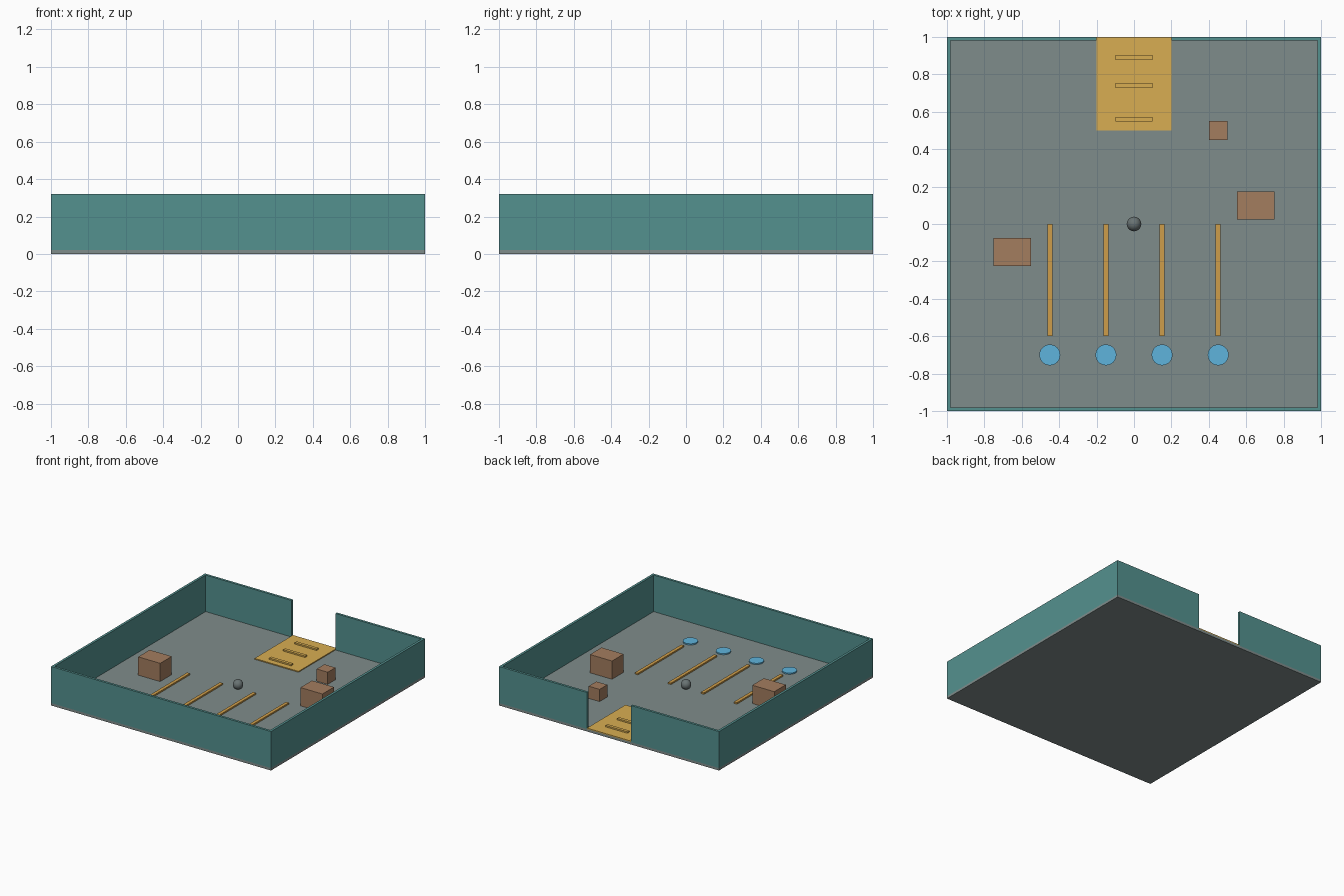
import bpy
from mathutils import Vector

cube = bpy.data.objects.get("Cube")
if cube:
    bpy.data.objects.remove(cube, do_unlink=True)


def material(name, rgb):
    """Flat material from 0-255 sRGB values."""
    lin = [((c / 255 + 0.055) / 1.055) ** 2.4 for c in rgb]
    mat = bpy.data.materials.new(name)
    mat.use_nodes = True
    mat.diffuse_color = (*lin, 1)
    mat.node_tree.nodes["Principled BSDF"].inputs["Base Color"].default_value = (*lin, 1)
    return mat


FLOOR = material("floor grey", (127, 140, 139))
WALL = material("wall teal", (84, 145, 143))
YELLOW = material("ramp yellow", (217, 174, 82))
AMBER = material("rail amber", (207, 158, 74))
BROWN = material("crate brown", (163, 125, 95))
BLUE = material("pad blue", (95, 180, 220))
STEEL = material("ball dark grey", (105, 115, 115))


def finish(name, mat):
    obj = bpy.context.object
    obj.name = name
    obj.data.materials.append(mat)
    return obj


def box(name, mat, low, high):
    """Box between two opposite corners."""
    low, high = Vector(low), Vector(high)
    bpy.ops.mesh.primitive_cube_add(size=1, location=(low + high) / 2)
    obj = finish(name, mat)
    for v in obj.data.vertices:
        v.co *= high - low
    return obj


BASE, TOP, T = 0.02, 0.32, 0.02   # floor top, wall top, wall thickness
GAP = 0.2                         # half width of the doorway

# Floor slab
box("floor", FLOOR, (-1, -1, 0), (1, 1, BASE))

# Perimeter walls, with a doorway at the back
box("front_wall", WALL, (-1, -1, BASE), (1, T - 1, TOP))
for side, x0, x1, inner in (("right", -1, T - 1, -GAP), ("left", 1 - T, 1, GAP)):
    box(side + "_wall", WALL, (x0, T - 1, BASE), (x1, 1 - T, TOP))
    edge = -1 if inner < 0 else 1
    box(side + "_back_wall", WALL, (min(edge, inner), 1 - T, BASE),
        (max(edge, inner), 1, TOP))

# Entry mat with raised grip bars
box("entry_mat", YELLOW, (-GAP, 0.5, BASE), (GAP, 1, BASE + 0.008))
for i, y in enumerate((0.56, 0.74, 0.89)):
    box(f"grip_bar_{i + 1}", YELLOW, (-0.1, y - 0.013, BASE + 0.008),
        (0.1, y + 0.013, BASE + 0.02))

# Lanes: a low rail ending at a round pad
for i, x in enumerate((-0.45, -0.15, 0.15, 0.45)):
    box(f"lane_rail_{i + 1}", AMBER, (x - 0.0135, -0.6, BASE), (x + 0.0135, 0, BASE + 0.012))
    bpy.ops.mesh.primitive_cylinder_add(vertices=24, radius=0.056, depth=0.01,
                                        location=(x, -0.7, BASE + 0.005))
    finish(f"round_pad_{i + 1}", BLUE)

# Crates
for name, x, y, w, d, h in (("right_crate", -0.65, -0.15, 0.2, 0.15, 0.15),
                            ("left_crate", 0.65, 0.1, 0.2, 0.15, 0.15),
                            ("small_crate", 0.45, 0.5, 0.1, 0.1, 0.1)):
    box(name, BROWN, (x - w / 2, y - d / 2, BASE), (x + w / 2, y + d / 2, BASE + h))

# Ball in the centre of the floor
bpy.ops.mesh.primitive_uv_sphere_add(segments=24, ring_count=12, radius=0.039,
                                     location=(0, 0, BASE + 0.039))
finish("ball", STEEL)
bpy.ops.object.shade_smooth()
